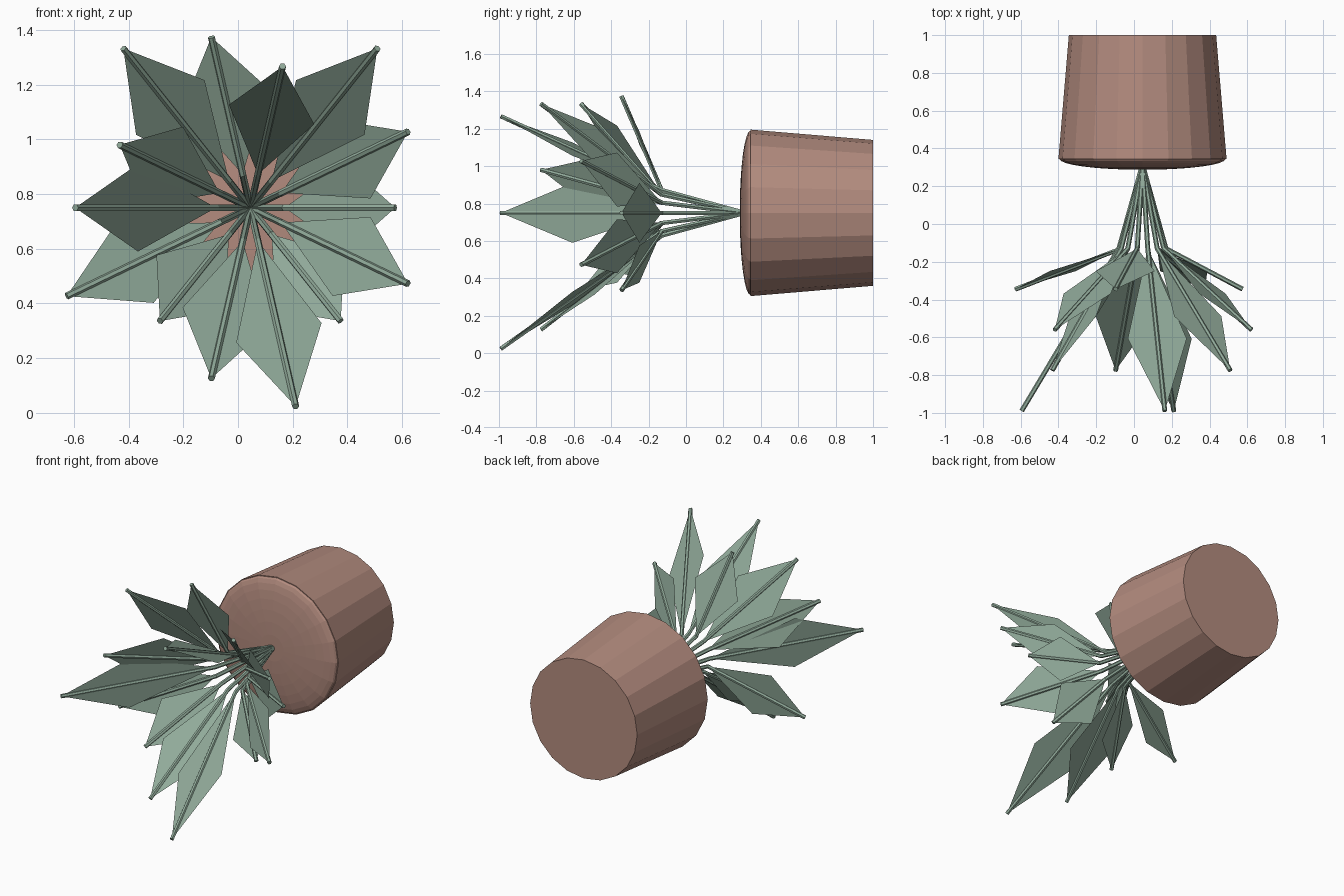
import bpy
import bmesh
from math import sin, cos, pi, tau
from mathutils import Vector, Matrix

cube = bpy.data.objects.get("Cube")
if cube:
    bpy.data.objects.remove(cube, do_unlink=True)

CENTRE = Vector((0.045, 0, 0.75))   # the plant lies along y through this point
RIM_Y, BASE_Y = 0.345, 1.0
LEAVES = 14


def material(name, rgb):
    mat = bpy.data.materials.new(name)
    mat.use_nodes = True
    mat.diffuse_color = (*rgb, 1)
    mat.node_tree.nodes["Principled BSDF"].inputs["Base Color"].default_value = (*rgb, 1)
    return mat


clay = material("clay", (0.45, 0.26, 0.21))
green = material("leaf green", (0.28, 0.40, 0.32))


def add_object(name, data, mat):
    data.materials.append(mat)
    obj = bpy.data.objects.new(name, data)
    bpy.context.collection.objects.link(obj)
    return obj


def polar(angle, radius, y):
    return CENTRE + Vector((radius * cos(angle), y, radius * sin(angle)))


def lathe(name, profile, mat, sides=20):
    """Closed solid turned about the plant axis from (radius, y) pairs."""
    bm = bmesh.new()
    rings = []
    for radius, y in profile:
        rings.append([bm.verts.new(polar(tau * i / sides, radius, y)) for i in range(sides)])
    for a, b in zip(rings, rings[1:]):
        for i in range(sides):
            j = (i + 1) % sides
            bm.faces.new((a[i], a[j], b[j], b[i]))
    bm.faces.new(rings[0])
    bm.faces.new(rings[-1])
    bmesh.ops.recalc_face_normals(bm, faces=bm.faces)
    mesh = bpy.data.meshes.new(name)
    bm.to_mesh(mesh)
    bm.free()
    return add_object(name, mesh, mat)


# Tapered pot and the shallow dome of soil in its mouth
lathe("pot", [(0.445, RIM_Y), (0.39, BASE_Y)], clay)
steps = 8
dome = [(0.44 * cos(pi / 2 * k / steps), RIM_Y - 0.058 * sin(pi / 2 * k / steps))
        for k in range(steps)]
lathe("soil_dome", dome, clay)


def stem(name, points):
    curve = bpy.data.curves.new(name, 'CURVE')
    curve.dimensions = '3D'
    curve.bevel_depth = 0.013
    curve.bevel_resolution = 1
    curve.use_fill_caps = True
    spline = curve.splines.new('POLY')
    spline.points.add(len(points) - 1)
    for point, co in zip(spline.points, points):
        point.co = (*co, 1)
    spline.use_smooth = False
    add_object(name, curve, green)


def leaf(name, base, tip, side):
    middle = base.lerp(tip, 0.555)
    outline = [base, middle + side, tip, middle - side]
    mesh = bpy.data.meshes.new(name)
    mesh.from_pydata(outline, [], [(0, 1, 2, 3)])
    add_object(name, mesh, green)


# Ring of leaves: spread repeats every three, reach repeats every four
for i in range(LEAVES):
    angle = tau * i / LEAVES
    spread = (0.53, 0.64, 0.745)[i % 3]
    reach = (-0.345, -0.56, -0.775, -0.99)[i % 4]
    root = polar(angle, 0.004, 0.30)
    bend = polar(angle, 0.125, -0.13)
    tip = polar(angle, spread, reach)
    side = Vector((-sin(angle), 0, cos(angle))) * 0.16
    stem(f"stem_{i + 1}", [root, bend, tip])
    leaf(f"leaf_{i + 1}", bend, tip, side)
